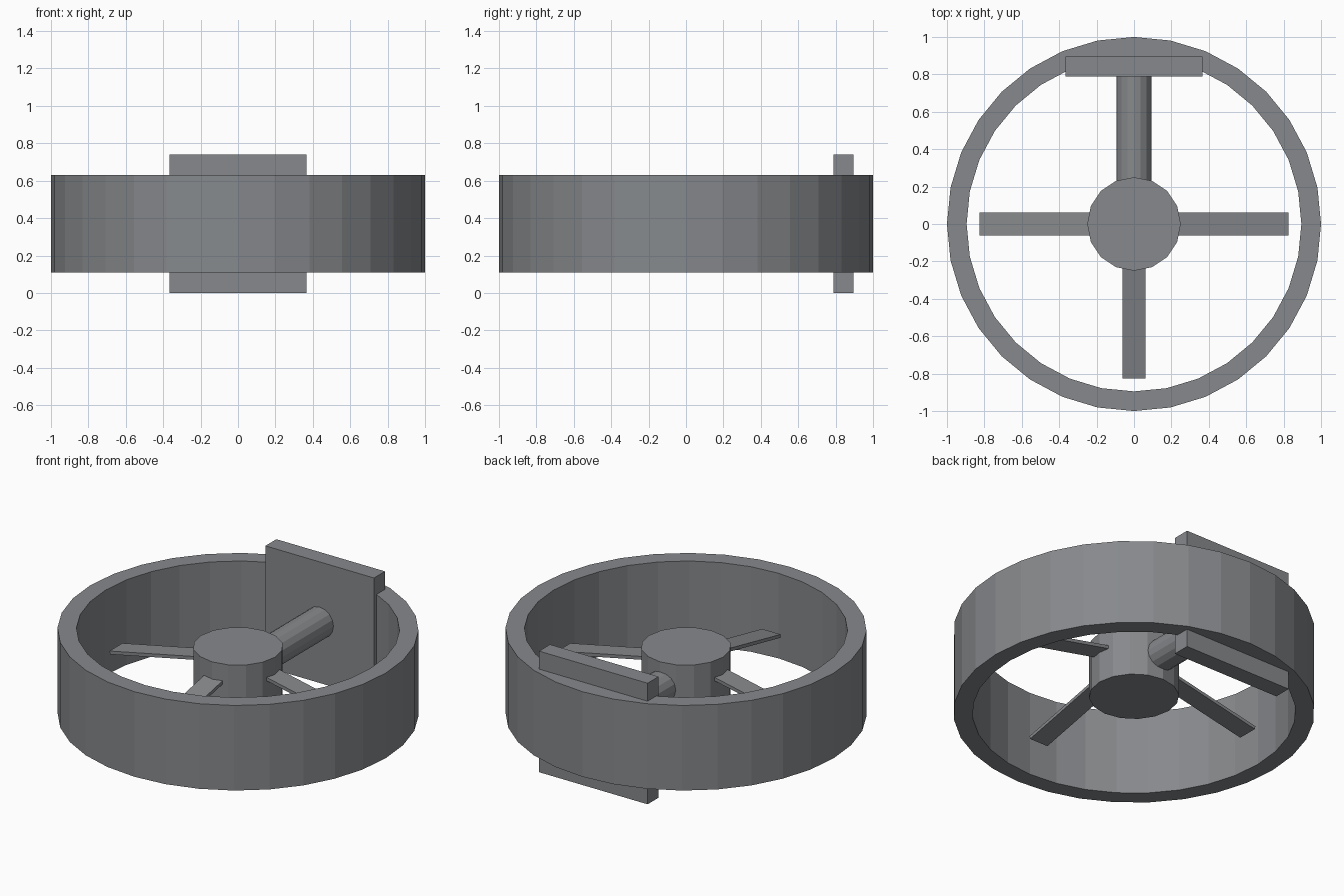
import bpy, bmesh
from math import pi, radians, cos, sin
from mathutils import Matrix

if "Cube" in bpy.data.objects:
    bpy.data.objects.remove(bpy.data.objects["Cube"])

MID_Z = 0.371

# Dark grey metal
metal = bpy.data.materials.new("dark_grey_metal")
metal.diffuse_color = (0.24, 0.25, 0.262, 1)
metal.use_nodes = True
metal.node_tree.nodes["Principled BSDF"].inputs["Base Color"].default_value = metal.diffuse_color


def finish(name, bm):
    bmesh.ops.recalc_face_normals(bm, faces=bm.faces)
    mesh = bpy.data.meshes.new(name)
    bm.to_mesh(mesh)
    bm.free()
    mesh.materials.append(metal)
    obj = bpy.data.objects.new(name, mesh)
    bpy.context.collection.objects.link(obj)
    return obj


def box(name, size, matrix):
    bm = bmesh.new()
    bmesh.ops.create_cube(bm, size=1, matrix=matrix @ Matrix.Diagonal((*size, 1)))
    return finish(name, bm)


def cylinder(name, radius, depth, matrix, sides=16):
    bm = bmesh.new()
    bmesh.ops.create_cone(bm, cap_ends=True, segments=sides, radius1=radius,
                          radius2=radius, depth=depth, matrix=matrix)
    return finish(name, bm)


# Outer ring: rectangular section spun round the axis
bm = bmesh.new()
section = [(0.895, 0.11), (1.0, 0.11), (1.0, 0.63), (0.895, 0.63)]
verts = [bm.verts.new((r, 0, z)) for r, z in section]
edges = [bm.edges.new((verts[i], verts[(i + 1) % 4])) for i in range(4)]
bmesh.ops.spin(bm, geom=verts + edges, cent=(0, 0, 0), axis=(0, 0, 1),
               angle=2 * pi, steps=32, use_duplicate=False)
bmesh.ops.remove_doubles(bm, verts=bm.verts, dist=0.0005)
finish("outer_ring", bm)

# Central hub
cylinder("hub", 0.25, 0.314, Matrix.Translation((0, 0, MID_Z - 0.002)))

# Three thin blades drooping outwards, left / front / right
droop = radians(11.8)
r_in, r_out, thick = 0.15, 0.823, 0.02
r_mid = (r_in + r_out) / 2
top_z = 0.42 - (r_mid - 0.25) * sin(droop) / cos(droop)
for name, turn in (("blade_left", pi), ("blade_front", -pi / 2), ("blade_right", 0)):
    place = (Matrix.Rotation(turn, 4, 'Z')
             @ Matrix.Translation((r_mid, 0, top_z - thick / 2))
             @ Matrix.Rotation(droop, 4, 'Y'))
    box(name, ((r_out - r_in) / cos(droop), 0.125, thick), place)

# Round arm from the hub to the back plate
cylinder("arm", 0.093, 0.64, Matrix.Translation((0, 0.50, MID_Z)) @ Matrix.Rotation(pi / 2, 4, 'X'))

# Upright mounting plate crossing the ring
box("mounting_plate", (0.734, 0.106, 0.74), Matrix.Translation((0, 0.842, 0.37)))
